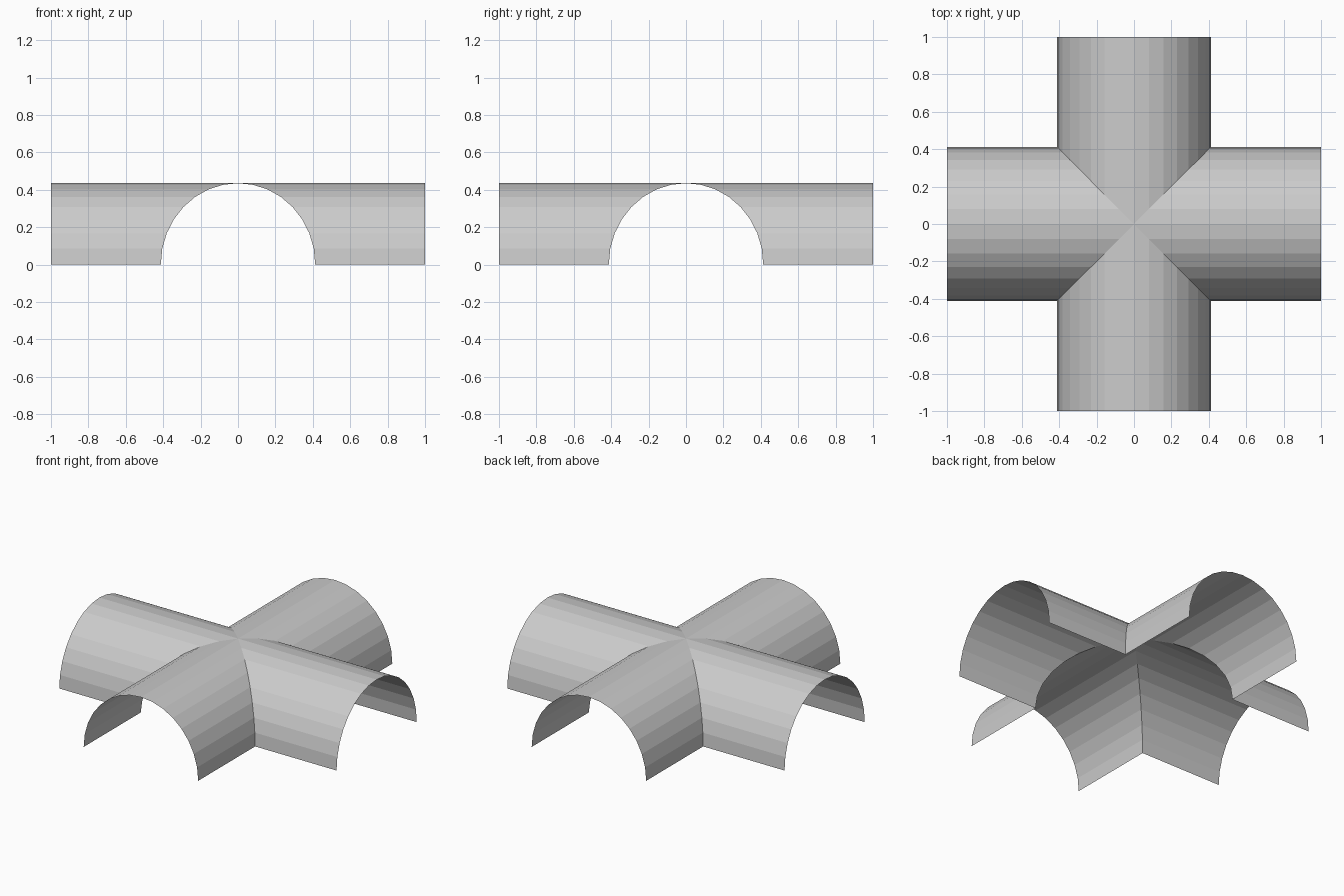
import bpy, bmesh, math
from mathutils import Matrix

if "Cube" in bpy.data.objects:
    bpy.data.objects.remove(bpy.data.objects["Cube"])

HALF_WIDTH, HEIGHT, REACH, STEPS = 0.413, 0.435, 1.0, 16

grey = bpy.data.materials.new("light grey")
grey.diffuse_color = (0.6, 0.6, 0.6, 1)
grey.use_nodes = True
grey.node_tree.nodes["Principled BSDF"].inputs["Base Color"].default_value = grey.diffuse_color

bm = bmesh.new()


def add_arm(angle):
    """One barrel arm: half-ellipse arch, mitred at 45 degrees along the groins."""
    turn = Matrix.Rotation(angle, 4, 'Z')
    rows = []
    for i in range(STEPS + 1):
        a = math.pi * i / STEPS
        y, z = -HALF_WIDTH * math.cos(a), HEIGHT * math.sin(a)
        rows.append([bm.verts.new(turn @ v) for v in
                     (Matrix.Translation((abs(y), y, z)).translation,
                      Matrix.Translation((REACH, y, z)).translation)])
    for (a0, a1), (b0, b1) in zip(rows, rows[1:]):
        bm.faces.new((a0, a1, b1, b0))


# Four arms, welded along the groins
for k in range(4):
    add_arm(k * math.pi / 2)
bmesh.ops.remove_doubles(bm, verts=bm.verts, dist=1e-4)

mesh = bpy.data.meshes.new("groin_vault")
bm.to_mesh(mesh)
bm.free()
mesh.materials.append(grey)
vault = bpy.data.objects.new("groin_vault", mesh)
bpy.context.collection.objects.link(vault)
